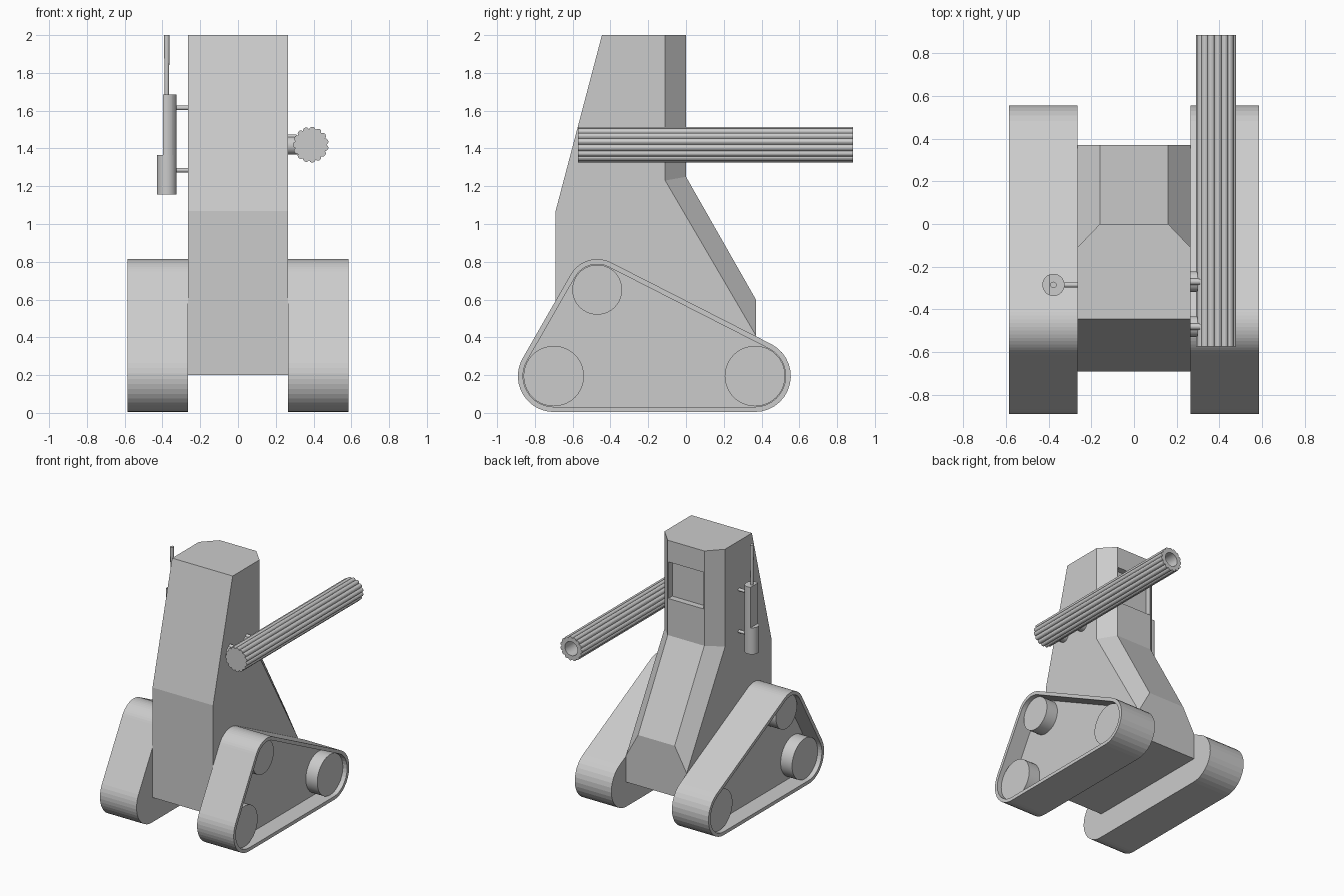
import bpy, bmesh
from math import sin, cos, pi, acos, atan2, hypot

if "Cube" in bpy.data.objects:
    bpy.data.objects.remove(bpy.data.objects["Cube"])


def finish(name, bm, smooth=False):
    bmesh.ops.recalc_face_normals(bm, faces=bm.faces)
    me = bpy.data.meshes.new(name)
    bm.to_mesh(me)
    bm.free()
    ob = bpy.data.objects.new(name, me)
    bpy.context.collection.objects.link(ob)
    if smooth:
        bpy.ops.object.select_all(action='DESELECT')
        ob.select_set(True)
        bpy.context.view_layer.objects.active = ob
        bpy.ops.object.shade_smooth_by_angle(angle=0.6)
    return ob


def loft(name, loops, smooth=False):
    """Skin equal-length loops and cap both ends."""
    bm = bmesh.new()
    rings = [[bm.verts.new(p) for p in lp] for lp in loops]
    n = len(loops[0])
    for a, b in zip(rings, rings[1:]):
        for i in range(n):
            j = (i + 1) % n
            bm.faces.new((a[i], a[j], b[j], b[i]))
    bm.faces.new(rings[0])
    bm.faces.new(rings[-1])
    return finish(name, bm, smooth)


def circle(c, r, axis, n=32):
    pts = []
    for i in range(n):
        u, v = r * cos(2 * pi * i / n), r * sin(2 * pi * i / n)
        d = {'x': (0, u, v), 'y': (u, 0, v), 'z': (u, v, 0)}[axis]
        pts.append(tuple(a + b for a, b in zip(c, d)))
    return pts


def rod(name, a, b, r, axis, n=32, r2=None):
    return loft(name, [circle(a, r, axis, n), circle(b, r2 or r, axis, n)], True)


# Body: bottom-to-top hull with chamfered rear corners
W, C = 0.265, 0.16
front = [(-0.69, 0.2), (-0.69, 1.07), (-0.445, 2.0)]
side = [(0.37, 0.2), (0.37, 0.41), (-0.11, 1.23), (-0.11, 2.0)]
mid = [(0.37, 0.6), (0.0, 1.25), (0.0, 2.0)]
bm = bmesh.new()
F, S, M = [], [], []
for s in (-1, 1):
    F.append([bm.verts.new((s * W, y, z)) for y, z in front])
    S.append([bm.verts.new((s * W, y, z)) for y, z in side])
    M.append([bm.verts.new((s * C, y, z)) for y, z in mid])
for i in range(2):
    bm.faces.new(F[i] + S[i][::-1])
    for k in range(2):
        bm.faces.new((S[i][k + 1], S[i][k + 2], M[i][k + 1], M[i][k]))
for k in range(2):
    bm.faces.new((F[0][k], F[0][k + 1], F[1][k + 1], F[1][k]))
    bm.faces.new((M[0][k], M[0][k + 1], M[1][k + 1], M[1][k]))
bm.faces.new((F[0][0], S[0][0], S[1][0], F[1][0]))
bm.faces.new((S[0][0], S[0][1], M[0][0], M[1][0], S[1][1], S[1][0]))
bm.faces.new((F[0][2], S[0][3], M[0][2], M[1][2], S[1][3], F[1][2]))
body = finish("body", bm)

# Recessed window in the rear upper face
cut = loft("window_cutter", [[(-0.155, y, 1.54), (0.155, y, 1.54), (0.155, y, 1.83), (-0.155, y, 1.83)]
                             for y in (-0.05, 0.1)])
cut.hide_render = True
mod = body.modifiers.new("window", 'BOOLEAN')
mod.operation, mod.solver, mod.object = 'DIFFERENCE', 'EXACT', cut
bpy.context.view_layer.objects.active = body
bpy.ops.object.modifier_apply(modifier="window")
bpy.data.objects.remove(cut)

# Tracks: belt around three wheels, with a recessed outer plate
wheels = [(-0.70, 0.195, 0.16), (0.365, 0.195, 0.16), (-0.47, 0.652, 0.132)]


def belt(x, grow, steps=14):
    tang = []
    for k in range(3):
        (ay, az, ar), (by, bz, br) = wheels[k], wheels[(k + 1) % 3]
        tang.append(atan2(bz - az, by - ay) - acos((ar - br) / hypot(by - ay, bz - az)))
    pts = []
    for k, (y, z, r) in enumerate(wheels):
        a0 = tang[k - 1]
        span = (tang[k] - a0) % (2 * pi)
        for i in range(steps + 1):
            a = a0 + span * i / steps
            pts.append((x, y + (r + grow) * cos(a), z + (r + grow) * sin(a)))
    return pts


for s, label in ((-1, "left"), (1, "right")):
    loft(label + "_track", [belt(s * 0.265, 0.03), belt(s * 0.585, 0.03),
                            belt(s * 0.585, 0.003), belt(s * 0.45, 0.003)])
    for k, (y, z, r) in enumerate(wheels):
        rod(f"{label}_wheel_{k + 1}", (s * 0.44, y, z), (s * 0.55, y, z), r, 'x', 40)


# Fluted gun barrel, bored from the rear-pointing end
def fluted(y, n=15, sub=6):
    pts = []
    for i in range(n * sub):
        a = 2 * pi * i / (n * sub)
        r = 0.083 + 0.012 * abs(sin(n * a / 2)) ** 0.7
        pts.append((0.385 + r * cos(a), y, 1.42 + r * sin(a)))
    return pts


bore = [circle((0.385, y, 1.42), 0.055, 'y', 90) for y in (0.885, 0.5)]
loft("barrel", [fluted(-0.573), fluted(0.885)] + bore)
for k, y in enumerate((-0.27, -0.48)):
    rod(f"barrel_mount_{k + 1}", (0.26, y, 1.415), (0.32, y, 1.415), 0.048, 'x', 24)
    rod(f"barrel_mount_bolt_{k + 1}", (0.26, y, 1.46), (0.31, y, 1.46), 0.015, 'x', 12)

# Side canister: full round base, upper part flattened on its outer side
cx, cy = -0.377, -0.285
rod("canister_base", (cx, cy, 1.155), (cx, cy, 1.365), 0.052, 'z')
loft("canister_upper", [[(max(x, -0.398), y, z) for x, y, z in circle((cx, cy, zz), 0.052, 'z')]
                        for zz in (1.365, 1.685)])
rod("antenna", (cx, cy, 1.68), (cx, cy, 2.0), 0.011, 'z', 12, 0.015)
for k, z in enumerate((1.285, 1.615)):
    rod(f"canister_strut_{k + 1}", (-0.34, cy, z), (-0.26, cy, z), 0.012, 'x', 12)
